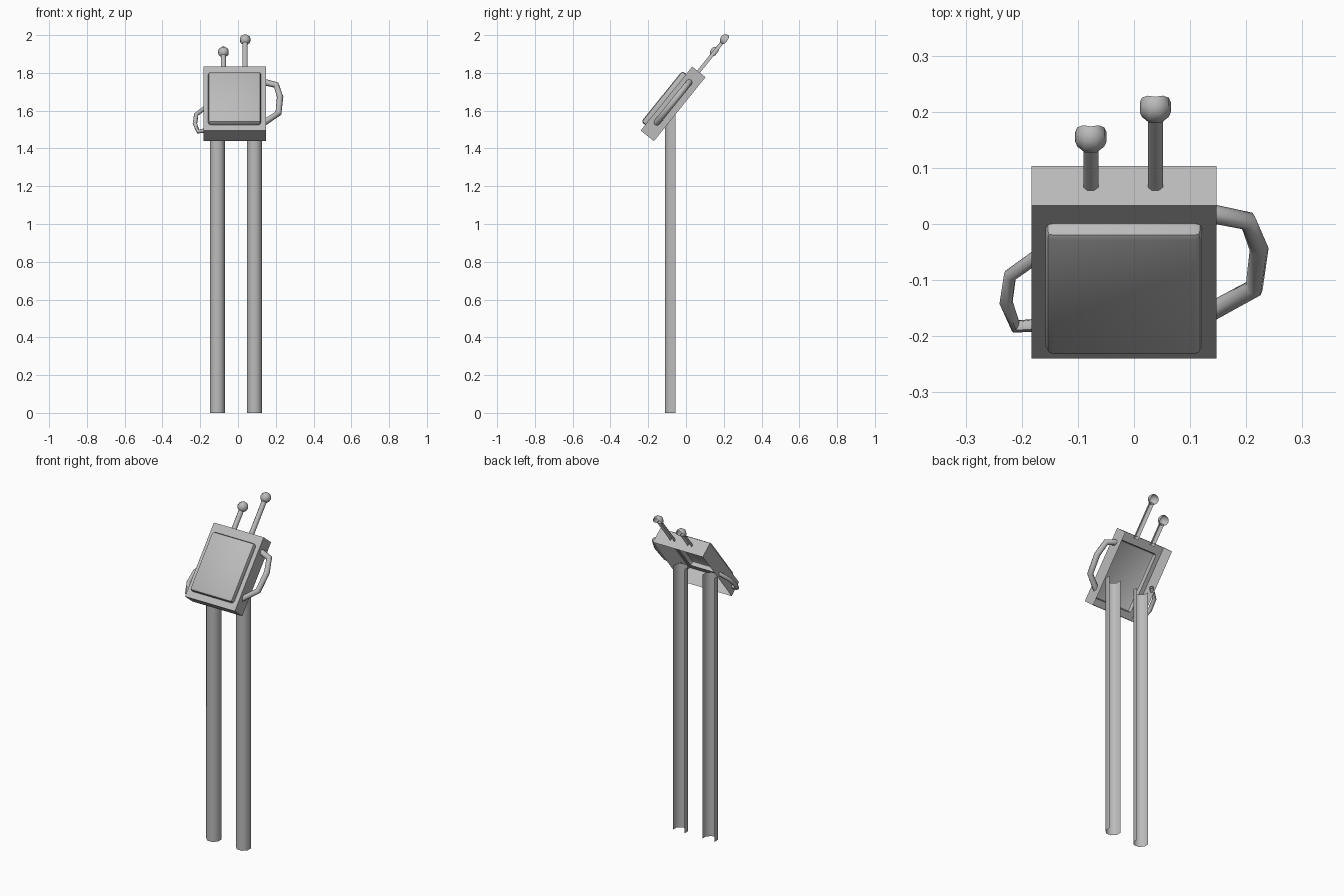
import bpy, bmesh, math
from mathutils import Matrix, Vector

cube = bpy.data.objects.get("Cube")
if cube:
    bpy.data.objects.remove(cube, do_unlink=True)

grey = bpy.data.materials.new("plain grey")
grey.use_nodes = True
colour = (0.5, 0.5, 0.5, 1)
grey.diffuse_color = colour
grey.node_tree.nodes["Principled BSDF"].inputs["Base Color"].default_value = colour

# Tilted head frame: x across, y to the back, z up along the head
HEAD = Matrix.Translation((0, -0.24, 1.495)) @ Matrix.Rotation(math.radians(-38.9), 4, "X")
MID, WIDTH, DEPTH, HEIGHT = -0.018, 0.33, 0.09, 0.435


def finish(obj, angle):
    bpy.ops.object.select_all(action="DESELECT")
    obj.select_set(True)
    bpy.context.view_layer.objects.active = obj
    bpy.ops.object.shade_smooth_by_angle(angle=math.radians(angle))


def make(name, bm, matrix, angle=50):
    bm.transform(matrix)
    mesh = bpy.data.meshes.new(name)
    bm.to_mesh(mesh)
    bm.free()
    mesh.materials.append(grey)
    obj = bpy.data.objects.new(name, mesh)
    bpy.context.collection.objects.link(obj)
    finish(obj, angle)


def open_back(bm):
    """Remove the three back-facing strips of an eight-sided shape."""
    bm.normal_update()
    back = [f for f in bm.faces
            if f.calc_center_median().y > abs(f.calc_center_median().x) * 0.9]
    bmesh.ops.delete(bm, geom=back, context="FACES")


def half_tube(name, x, y, radius, bottom, top, matrix):
    bm = bmesh.new()
    bmesh.ops.create_cone(bm, cap_ends=False, segments=8, radius1=radius,
                          radius2=radius, depth=top - bottom)
    bmesh.ops.rotate(bm, verts=bm.verts, matrix=Matrix.Rotation(math.pi / 8, 3, "Z"))
    # Turn only if no side sits flat to the front
    if any(abs(v.co.x) < 1e-4 for v in bm.verts):
        bmesh.ops.rotate(bm, verts=bm.verts, matrix=Matrix.Rotation(math.pi / 8, 3, "Z"))
    open_back(bm)
    make(name, bm, matrix @ Matrix.Translation((x, y, (bottom + top) / 2)))


def open_ball(name, x, y, z, radius):
    bm = bmesh.new()
    bmesh.ops.create_uvsphere(bm, u_segments=8, v_segments=6, radius=radius)
    bmesh.ops.rotate(bm, verts=bm.verts, matrix=Matrix.Rotation(math.pi / 8, 3, "Z"))
    open_back(bm)
    make(name, bm, HEAD @ Matrix.Translation((x, y, z)), 65)


def handle(name, points, radius):
    curve = bpy.data.curves.new(name, "CURVE")
    curve.dimensions = "3D"
    curve.bevel_depth = radius
    curve.bevel_resolution = 2
    line = curve.splines.new("POLY")
    line.points.add(len(points) - 1)
    for p, co in zip(line.points, points):
        p.co = (*(HEAD @ Vector(co)), 1)
    curve.materials.append(grey)
    obj = bpy.data.objects.new(name, curve)
    bpy.context.collection.objects.link(obj)
    bpy.ops.object.select_all(action="DESELECT")
    obj.select_set(True)
    bpy.context.view_layer.objects.active = obj
    bpy.ops.object.convert(target="MESH")
    finish(bpy.context.view_layer.objects.active, 50)


# Head: a shell open at the back, its front pushed out as a rounded panel
bm = bmesh.new()
bmesh.ops.create_cube(bm, size=1)
bmesh.ops.scale(bm, vec=(WIDTH, DEPTH, HEIGHT), verts=bm.verts)
bmesh.ops.translate(bm, vec=(MID, DEPTH / 2, HEIGHT / 2), verts=bm.verts)
bm.normal_update()
back = [f for f in bm.faces if f.normal.y > 0.9]
bmesh.ops.delete(bm, geom=back, context="FACES")
front = next(f for f in bm.faces if f.normal.y < -0.9)
bmesh.ops.inset_region(bm, faces=[front], thickness=0.036)
for v in front.verts:
    v.co.z = 0.038 if v.co.z < HEIGHT / 2 else 0.384
pushed = bmesh.ops.extrude_face_region(bm, geom=[front])["geom"]
panel = [g for g in pushed if isinstance(g, bmesh.types.BMVert)]
if front.is_valid:
    bmesh.ops.delete(bm, geom=[front], context="FACES_ONLY")
bmesh.ops.translate(bm, vec=(0, -0.027, 0), verts=panel)
edges = list({e for v in panel for e in v.link_edges})
bmesh.ops.bevel(bm, geom=edges, offset=0.014, segments=2, profile=0.5, affect="EDGES")
make("head_shell", bm, HEAD, 40)

# Legs
for side, x in (("right", -0.109), ("left", 0.0875)):
    half_tube(side + "_leg", x, -0.073, 0.0422, 0, 1.58, Matrix.Identity(4))

# Antennae
for side, x, top, ball in (("right", -0.077, 0.571, 0.03), ("left", 0.038, 0.655, 0.03)):
    half_tube(side + "_antenna", x, 0.047, 0.0145, HEIGHT - 0.015, top - 0.02, HEAD)
    open_ball(side + "_antenna_ball", x, 0.047, top, ball)

# Side handles
handle("left_handle", [(0.135, 0.04, 0.363), (0.203, 0.04, 0.341), (0.223, 0.04, 0.261),
                       (0.214, 0.04, 0.150), (0.135, 0.04, 0.082)], 0.017)
handle("right_handle", [(-0.17, 0.066, 0.212), (-0.221, 0.062, 0.159), (-0.228, 0.055, 0.091),
                        (-0.211, 0.048, 0.032), (-0.17, 0.046, 0.038)], 0.012)
